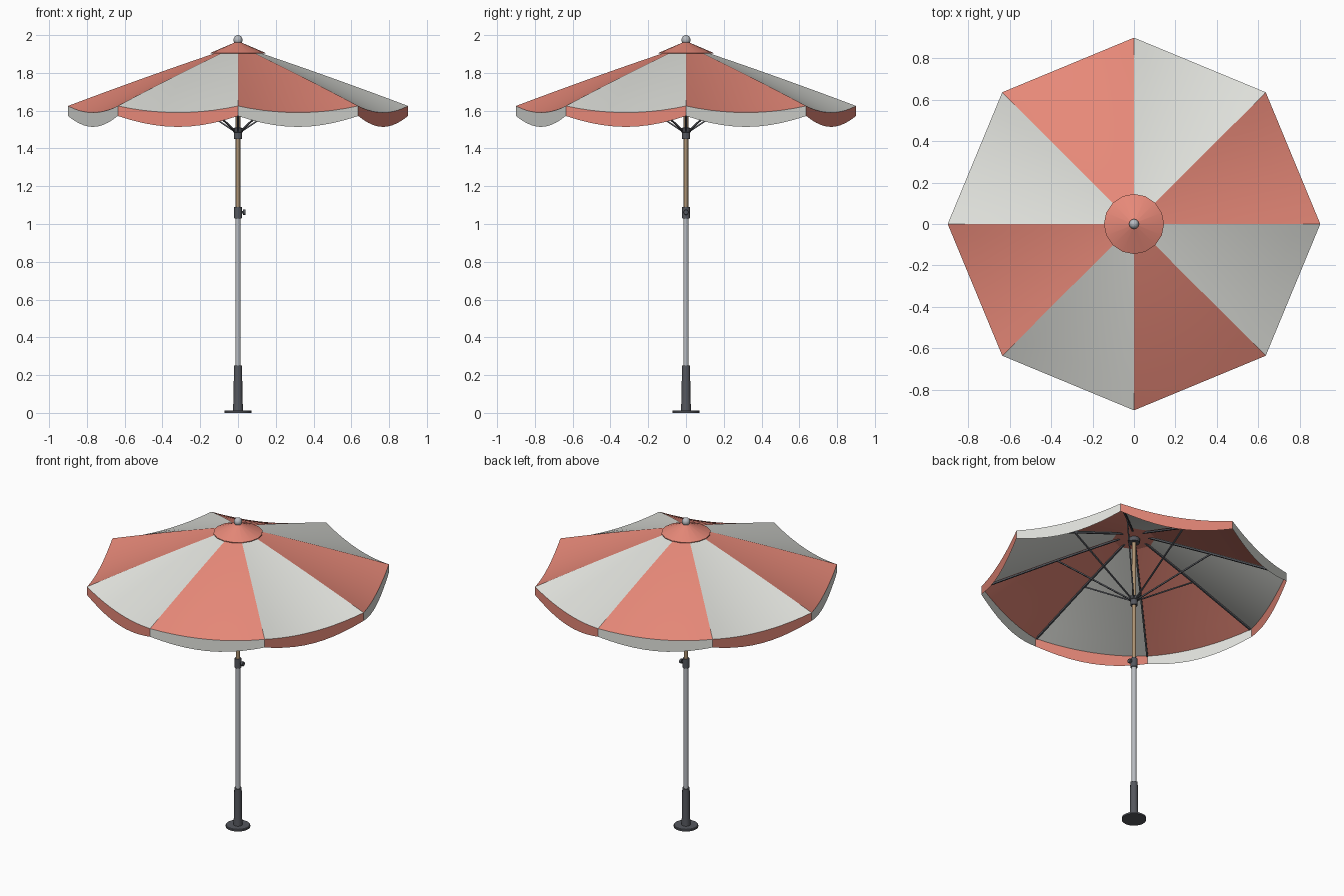
import bpy, math
from mathutils import Vector

if "Cube" in bpy.data.objects:
    bpy.data.objects.remove(bpy.data.objects["Cube"])


def material(name, rgb):
    m = bpy.data.materials.new(name)
    m.diffuse_color = (*rgb, 1)
    m.use_nodes = True
    m.node_tree.nodes["Principled BSDF"].inputs["Base Color"].default_value = m.diffuse_color
    return m


RED = material("red_canvas", (0.80, 0.25, 0.19))
WHITE = material("white_canvas", (0.75, 0.76, 0.72))
DARK = material("dark_metal", (0.09, 0.095, 0.11))
STEEL = material("steel", (0.48, 0.50, 0.53))
WOOD = material("wood", (0.42, 0.29, 0.17))


def make(name, verts, faces, mat, angle=30):
    me = bpy.data.meshes.new(name)
    me.from_pydata(verts, [], faces)
    me.materials.append(mat)
    ob = bpy.data.objects.new(name, me)
    bpy.context.collection.objects.link(ob)
    bpy.ops.object.select_all(action='DESELECT')
    ob.select_set(True)
    bpy.context.view_layer.objects.active = ob
    bpy.ops.object.shade_smooth_by_angle(angle=math.radians(angle))
    return ob


def lathe(name, profile, mat, n=24, angle=30):
    """Revolve (radius, z) points about z, capping both ends."""
    verts = [(r * math.cos(2 * math.pi * i / n), r * math.sin(2 * math.pi * i / n), z)
             for r, z in profile for i in range(n)]
    faces = [(k * n + i, k * n + (i + 1) % n, (k + 1) * n + (i + 1) % n, (k + 1) * n + i)
             for k in range(len(profile) - 1) for i in range(n)]
    faces.append(tuple(reversed(range(n))))
    faces.append(tuple((len(profile) - 1) * n + i for i in range(n)))
    return make(name, verts, faces, mat, angle)


def bar(name, a, b, w, h, mat):
    """Rectangular bar between two points, h measured in the vertical plane."""
    a, b = Vector(a), Vector(b)
    d = (b - a).normalized()
    side = d.cross(Vector((0, 0, 1))).normalized()
    up = side.cross(d)
    verts = [p + side * sx * w / 2 + up * sz * h / 2 for p in (a, b)
             for sx, sz in ((-1, -1), (1, -1), (1, 1), (-1, 1))]
    faces = [(3, 2, 1, 0), (4, 5, 6, 7)] + [(i, (i + 1) % 4, (i + 1) % 4 + 4, i + 4) for i in range(4)]
    return make(name, verts, faces, mat)


def sheet(name, rows, mat):
    """Grid surface from equal-length rows of points."""
    w = len(rows[0])
    faces = [(r * w + c, r * w + c + 1, (r + 1) * w + c + 1, (r + 1) * w + c)
             for r in range(len(rows) - 1) for c in range(w - 1)]
    return make(name, [p for row in rows for p in row], faces, mat)


R, RIM = 0.9, 1.625
SIDES, STEPS, COLS = 8, 8, 10


def polar(r, a, z):
    return Vector((r * math.cos(a), r * math.sin(a), z))


def rib_z(r):
    t = r / R
    return RIM + 0.32 * (1 - t) + 0.02 * t * (1 - t)


def canopy_point(i, s, t):
    """Point on panel i: s across the panel, t from centre to rim; sags mid-panel."""
    a, b = (2 * math.pi * k / SIDES for k in (i, i + 1))
    p = polar(R * t, a, 0).lerp(polar(R * t, b, 0), s)
    p.z = rib_z(R * t) - 0.035 * t * t * 4 * s * (1 - s)
    return p


# canopy panels and scalloped valance in opposite colours
for i in range(SIDES):
    rows = [[canopy_point(i, c / COLS, 0.04 + 0.96 * k / STEPS) for c in range(COLS + 1)]
            for k in range(STEPS + 1)]
    sheet(f"canopy_panel_{i}", rows, WHITE if i % 2 else RED)
    top = rows[-1]
    low = [p - Vector((0, 0, 0.053 + 0.023 * math.sin(math.pi * c / COLS))) for c, p in enumerate(top)]
    sheet(f"valance_{i}", [top, low], RED if i % 2 else WHITE)

# ribs under the seams and struts up from the runner
for i in range(SIDES):
    a = 2 * math.pi * i / SIDES
    rs = (0.03, 0.45, 0.89)
    for k in range(2):
        bar(f"rib_{i}_{k}", polar(rs[k], a, rib_z(rs[k]) - 0.010),
            polar(rs[k + 1], a, rib_z(rs[k + 1]) - 0.010), 0.010, 0.010, DARK)
    bar(f"strut_{i}", polar(0.018, a, 1.49), polar(0.45, a, rib_z(0.45) - 0.014), 0.008, 0.008, DARK)

# vent cap and finial
lathe("vent_cap", [(0.145, 1.902), (0.145, 1.906), (0.012, 1.963)], RED, 16, 10)
lathe("finial", [(0.012, 1.945)] +
      [(0.024 * math.sin(t), 1.975 - 0.025 * math.cos(t))
       for t in (math.pi * (0.2 + 0.79 * k / 9) for k in range(10))], STEEL, 20, 60)

# pole
lathe("upper_pole", [(0.012, 1.00), (0.012, 1.95)], WOOD)
lathe("lower_pole", [(0.0145, 0.01), (0.0145, 1.05)], STEEL)

# hubs
lathe("top_hub", [(0.034, 1.875), (0.034, 1.915)], DARK)
lathe("runner", [(0.020, 1.45), (0.022, 1.453), (0.022, 1.485), (0.026, 1.487),
                 (0.026, 1.507), (0.018, 1.51)], DARK)

# locking collar with side knob
lathe("collar", [(0.019, 1.03), (0.021, 1.033), (0.021, 1.087), (0.019, 1.09)], DARK)
knob = lathe("collar_knob", [(0.006, 0.015), (0.006, 0.026), (0.014, 0.027),
                             (0.014, 0.039), (0.012, 0.041)], DARK, 16)
knob.rotation_euler = (0, math.pi / 2, 0)
knob.location = (0, 0, 1.062)

# base
lathe("base_plate", [(0.072, 0), (0.072, 0.010), (0.068, 0.013)], DARK, 32)
lathe("base_sleeve", [(0.027, 0.012), (0.023, 0.09), (0.022, 0.25)], DARK)
